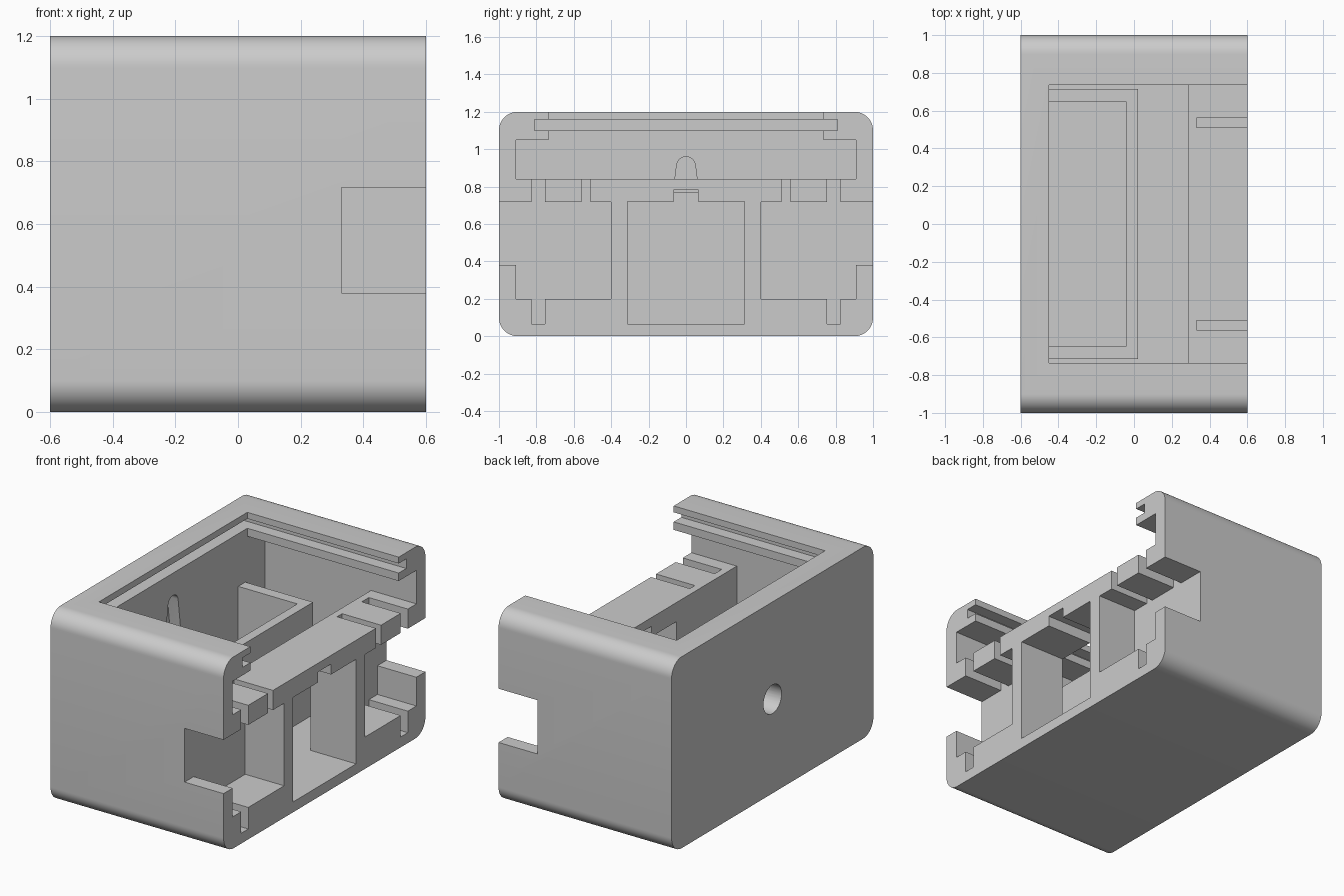
import bpy, bmesh, math

if "Cube" in bpy.data.objects:
    bpy.data.objects.remove(bpy.data.objects["Cube"])

grey = bpy.data.materials.new("plain_grey")
grey.diffuse_color = (0.6, 0.6, 0.6, 1)
grey.use_nodes = True
grey.node_tree.nodes["Principled BSDF"].inputs["Base Color"].default_value = grey.diffuse_color


def mesh_object(name, bm):
    bmesh.ops.recalc_face_normals(bm, faces=bm.faces[:])
    mesh = bpy.data.meshes.new(name)
    bm.to_mesh(mesh)
    bm.free()
    mesh.materials.append(grey)
    obj = bpy.data.objects.new(name, mesh)
    bpy.context.collection.objects.link(obj)
    return obj


def prism_x(name, points, x0, x1):
    """Extrude a (y, z) outline along x."""
    bm = bmesh.new()
    face = bm.faces.new([bm.verts.new((x0, y, z)) for y, z in points])
    out = bmesh.ops.extrude_face_region(bm, geom=[face])
    moved = [g for g in out["geom"] if isinstance(g, bmesh.types.BMVert)]
    bmesh.ops.translate(bm, verts=moved, vec=(x1 - x0, 0, 0))
    return mesh_object(name, bm)


def box(name, x0, x1, y0, y1, z0, z1):
    return prism_x(name, [(y0, z0), (y1, z0), (y1, z1), (y0, z1)], x0, x1)


def arc(cy, cz, r, a0, a1, n):
    return [(cy + r * math.cos(math.radians(a0 + (a1 - a0) * i / n)),
             cz + r * math.sin(math.radians(a0 + (a1 - a0) * i / n)))
            for i in range(n + 1)]


def cut(target, cutter):
    bpy.context.view_layer.objects.active = target
    mod = target.modifiers.new("cut", "BOOLEAN")
    mod.operation = "DIFFERENCE"
    mod.solver = "EXACT"
    mod.object = cutter
    bpy.ops.object.modifier_apply(modifier=mod.name)
    bpy.data.objects.remove(cutter, do_unlink=True)


# Housing block with rounded long edges
outline = (arc(0.9, 0.1, 0.1, -90, 0, 12) + arc(0.9, 1.1, 0.1, 0, 90, 12)
           + arc(-0.9, 1.1, 0.1, 90, 180, 12) + arc(-0.9, 0.1, 0.1, 180, 270, 12))
housing = prism_x("housing", outline, -0.6, 0.6)

END = 0.7      # cutters run out past the open end
BACK = -0.45   # inner face of the closed end
STEP = 0.33    # depth of the connector pockets

# Main cavity, space above the shelf, lid opening and lid groove
cut(housing, box("cavity", BACK, 0.285, -0.91, 0.91, 0.065, 1.05))
cut(housing, box("upper_space", BACK, END, -0.91, 0.91, 0.84, 1.05))
cut(housing, box("lid_opening", BACK, END, -0.735, 0.735, 1.0, 1.3))
cut(housing, box("lid_groove", -0.525, END, -0.81, 0.81, 1.10, 1.16))

# Centre passage with a small notch in its roof
cut(housing, prism_x("centre_passage", [
    (-0.313, 0.065), (0.313, 0.065), (0.313, 0.72), (0.065, 0.72),
    (0.065, 0.785), (-0.065, 0.785), (-0.065, 0.72), (-0.313, 0.72)], 0.2, END))

# Side pockets with side windows, board slots and shelf slots
for s in (-1, 1):
    pocket = [(0.4, 0.2), (0.755, 0.2), (0.755, 0.065), (0.825, 0.065),
              (0.825, 0.2), (0.91, 0.2), (0.91, 0.38), (1.1, 0.38),
              (1.1, 0.717), (0.825, 0.717), (0.825, 0.9), (0.755, 0.9),
              (0.755, 0.717), (0.56, 0.717), (0.56, 0.9), (0.51, 0.9),
              (0.51, 0.717), (0.4, 0.717)]
    cut(housing, prism_x("side_pocket", [(s * y, z) for y, z in pocket], STEP, END))

# Round hole through the closed end, opening into a tapered pocket inside
cut(housing, prism_x("round_hole", arc(0, 0.59, 0.09, 0, 348.75, 31), -0.7, -0.5))
tilt = math.degrees(math.asin(0.04 / 0.32))
taper = (arc(0, 0.91, 0.05, tilt, 180 - tilt, 16)
         + arc(0, 0.59, 0.09, 180 - tilt, 360 + tilt, 24))
cut(housing, prism_x("tapered_pocket", taper, -0.525, -0.40))

# Thin U-shaped inner wall standing on the floor
bm = bmesh.new()
plan = [(-0.46, -0.715), (0.02, -0.715), (0.02, 0.715), (-0.46, 0.715),
        (-0.46, 0.645), (-0.04, 0.645), (-0.04, -0.645), (-0.46, -0.645)]
face = bm.faces.new([bm.verts.new((x, y, 0.055)) for x, y in plan])
out = bmesh.ops.extrude_face_region(bm, geom=[face])
bmesh.ops.translate(bm, vec=(0, 0, 0.715),
                    verts=[g for g in out["geom"] if isinstance(g, bmesh.types.BMVert)])
inner_wall = mesh_object("inner_wall", bm)

# Smooth the rounded edges, keep corners crisp
bpy.ops.object.select_all(action="DESELECT")
housing.select_set(True)
bpy.context.view_layer.objects.active = housing
bpy.ops.object.shade_smooth_by_angle(angle=math.radians(30))
